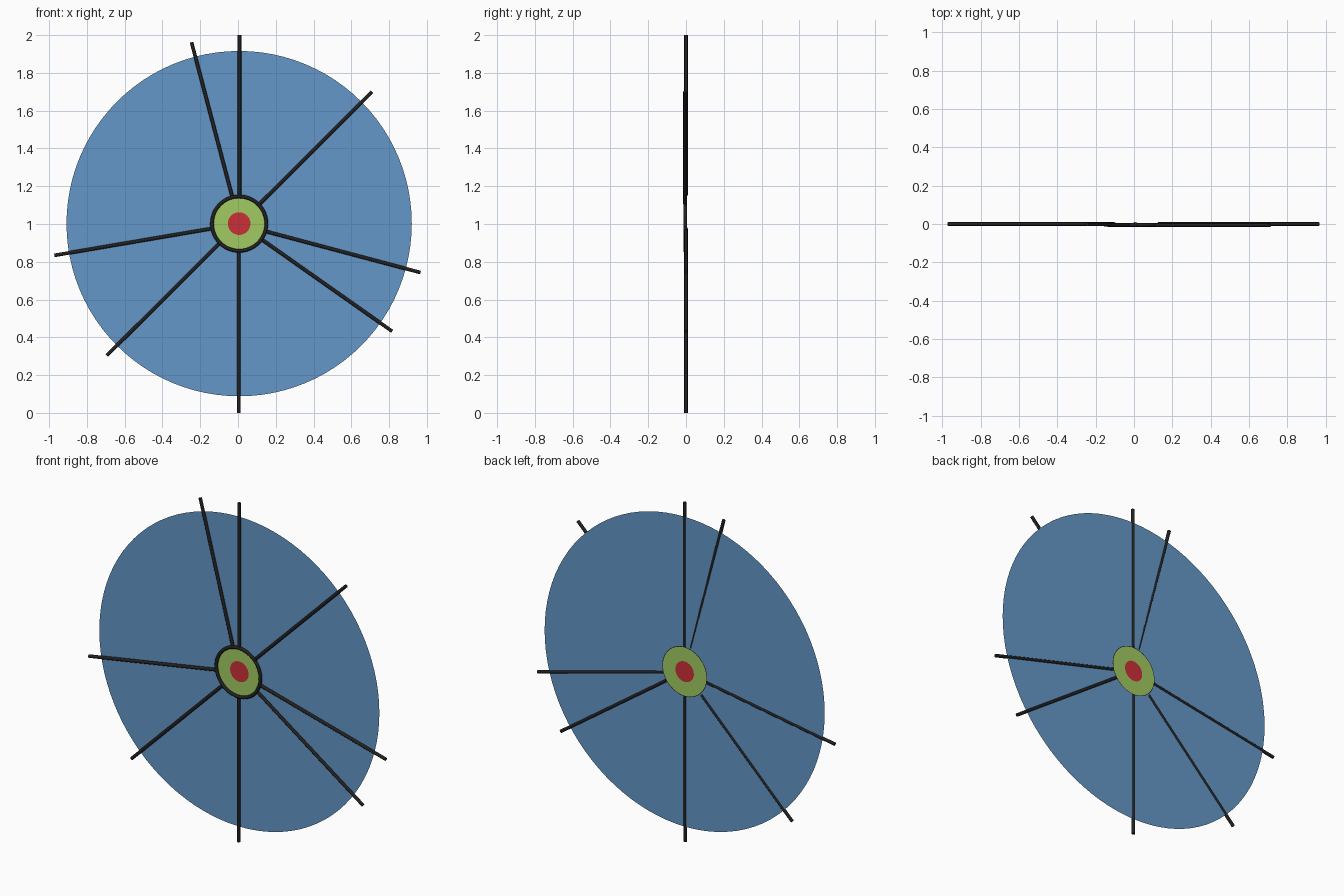
import bpy, bmesh
from math import cos, sin, tau
from mathutils import Vector

if "Cube" in bpy.data.objects:
    bpy.data.objects.remove(bpy.data.objects["Cube"])

CX, CZ = 0.006, 1.002      # hub centre
DISC_Y = 0.004             # plane of the flat discs
ROD = 0.0095               # radius of spokes and ring tube


def material(name, rgb):
    m = bpy.data.materials.new(name)
    m.diffuse_color = (*rgb, 1)
    m.use_nodes = True
    m.node_tree.nodes["Principled BSDF"].inputs["Base Color"].default_value = m.diffuse_color
    return m


blue = material("blue", (0.13, 0.31, 0.58))
green = material("green", (0.36, 0.60, 0.12))
red = material("red", (0.60, 0.03, 0.04))
black = material("black", (0.015, 0.015, 0.015))


def finish(bm, name, mat):
    me = bpy.data.meshes.new(name)
    bm.to_mesh(me)
    bm.free()
    me.materials.append(mat)
    ob = bpy.data.objects.new(name, me)
    bpy.context.collection.objects.link(ob)
    return ob


def flat_disc(name, outer, inner, mat, n=96):
    """Zero-thickness disc (or annulus) facing -y."""
    bm = bmesh.new()

    def circle(r):
        return [bm.verts.new((CX + r * cos(tau * i / n), DISC_Y, CZ + r * sin(tau * i / n)))
                for i in range(n)]
    a = circle(outer)
    if inner:
        b = circle(inner)
        for i in range(n):
            j = (i + 1) % n
            bm.faces.new((a[i], a[j], b[j], b[i]))
    else:
        bm.faces.new(a)
    return finish(bm, name, mat)


def rod(name, start, end):
    """Round bar between two points."""
    bm = bmesh.new()
    d = end - start
    bmesh.ops.create_cone(bm, cap_ends=True, segments=12, radius1=ROD, radius2=ROD, depth=d.length)
    rot = d.to_track_quat('Z', 'Y')
    for v in bm.verts:
        v.co = rot @ v.co + (start + end) / 2
    for f in bm.faces:
        f.smooth = len(f.verts) == 4
    return finish(bm, name, black)


# Coplanar coloured discs
flat_disc("blue_disc", 0.914, 0.146, blue)
flat_disc("green_hub", 0.146, 0.06, green, 48)
flat_disc("red_centre", 0.06, 0, red, 48)

# Dark ring around the hub, mostly in front of the disc
bpy.ops.mesh.primitive_torus_add(location=(CX, -0.005, CZ), rotation=(tau / 4, 0, 0),
                                 major_radius=0.144, minor_radius=ROD,
                                 major_segments=48, minor_segments=12)
ring = bpy.context.object
ring.name = "hub_ring"
ring.data.materials.append(black)
bpy.ops.object.shade_smooth()

# Spokes: start x, z, tip x, z, start y, tip y
spokes = [
    (0.008, 1.15, 0.008, 2.00, 0, 0),
    (-0.032, 1.15, -0.246, 1.962, -0.004, -0.001),
    (0.115, 1.107, 0.71, 1.70, -0.0055, -0.0055),
    (0.150, 0.960, 0.966, 0.743, 0, 0),
    (0.127, 0.917, 0.816, 0.432, 0, 0),
    (0.004, 0.855, 0.004, 0.00, 0, 0),
    (-0.102, 0.893, -0.694, 0.304, 0, 0),
    (-0.138, 0.976, -0.972, 0.834, 0, 0),
]
for i, (x0, z0, x1, z1, y0, y1) in enumerate(spokes, 1):
    rod(f"spoke_{i}", Vector((x0, y0, z0)), Vector((x1, y1, z1)))
